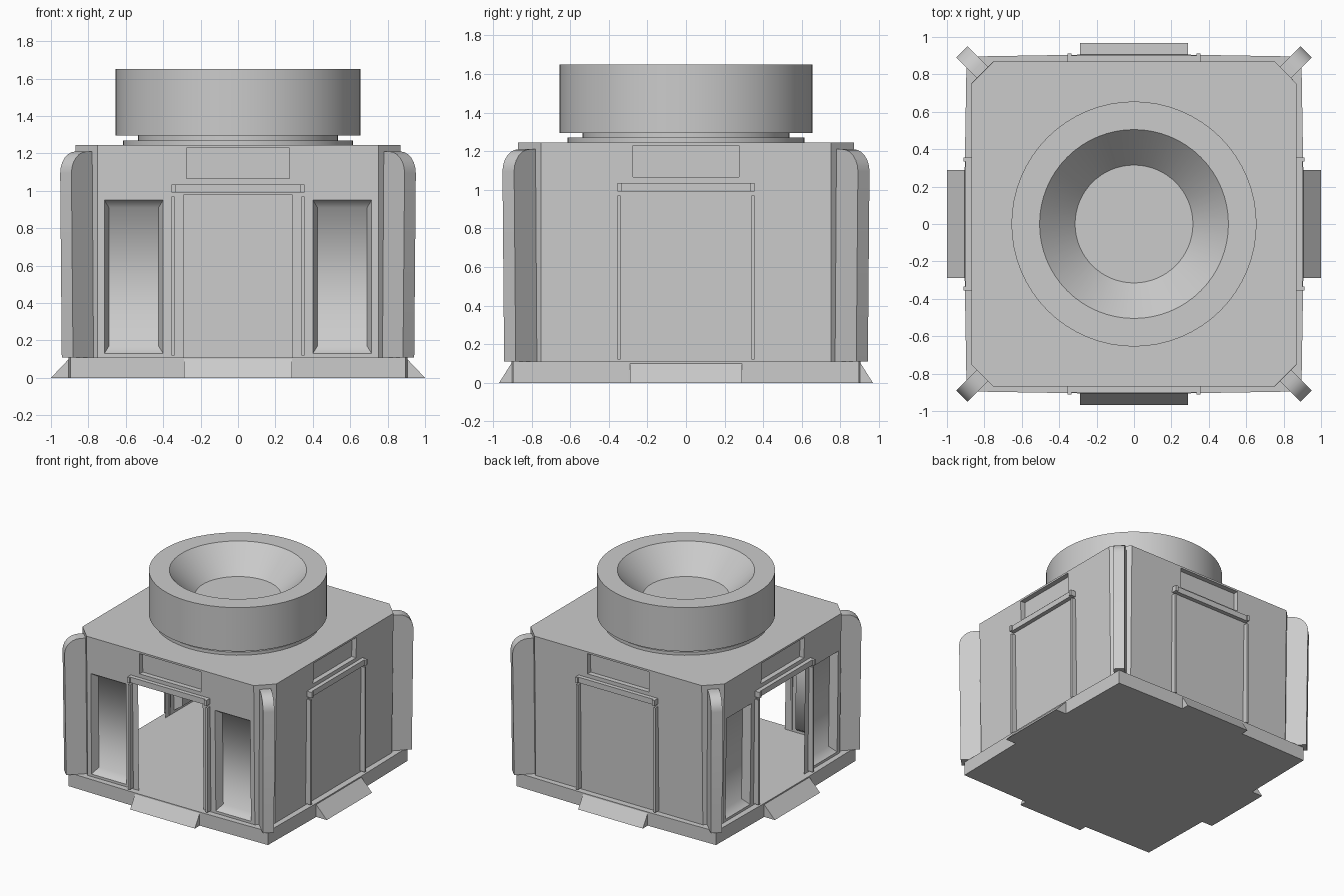
import bpy, bmesh, math
from mathutils import Matrix, Vector

if "Cube" in bpy.data.objects:
    bpy.data.objects.remove(bpy.data.objects["Cube"])

SLAB_Z, ROOF_Z, CHAMFER = 0.11, 1.245, 0.75
OPEN_SIDES = (0, 3)   # front and left have an open doorway and alcoves


def finish(bm, name, smooth=None):
    bmesh.ops.remove_doubles(bm, verts=bm.verts, dist=1e-5)
    bmesh.ops.recalc_face_normals(bm, faces=bm.faces)
    me = bpy.data.meshes.new(name)
    bm.to_mesh(me)
    bm.free()
    ob = bpy.data.objects.new(name, me)
    bpy.context.collection.objects.link(ob)
    if smooth:
        bpy.ops.object.select_all(action='DESELECT')
        ob.select_set(True)
        bpy.context.view_layer.objects.active = ob
        bpy.ops.object.shade_smooth_by_angle(angle=math.radians(smooth))
    return ob


def spin(k):
    return Matrix.Rotation(k * math.pi / 2, 4, 'Z')


def face(bm, pts, m=Matrix()):
    return bm.faces.new([bm.verts.new(m @ Vector(p)) for p in pts])


def prism(bm, pts, vec, m=Matrix()):
    """Extrude a closed polygon along vec."""
    f = face(bm, pts, m)
    new = bmesh.ops.extrude_face_region(bm, geom=[f])['geom']
    move = m.to_3x3() @ Vector(vec)
    bmesh.ops.translate(bm, vec=move, verts=[v for v in new if isinstance(v, bmesh.types.BMVert)])
    bm.faces.new(list(f.verts)) if not f.is_valid else None


def box(bm, u0, u1, d0, d1, z0, z1, m):
    prism(bm, [(u0, -d0, z0), (u1, -d0, z0), (u1, -d1, z0), (u0, -d1, z0)], (0, 0, z1 - z0), m)


def wall_d(z):
    """Distance of the slightly leaning wall from the centre."""
    return 0.855 + 0.015 * (z - SLAB_Z) / (ROOF_Z - SLAB_Z)


def recess(bm, u0, u1, z0, z1, depth, du, dz, m):
    """Sunken panel with (optionally sloped) sides; returns its faces."""
    def ring(a, b, c, d, t):
        return [(a, -wall_d(c) + t, c), (b, -wall_d(c) + t, c),
                (b, -wall_d(d) + t, d), (a, -wall_d(d) + t, d)]
    o = [bm.verts.new(m @ Vector(p)) for p in ring(u0, u1, z0, z1, 0)]
    i = [bm.verts.new(m @ Vector(p)) for p in ring(u0 + du, u1 - du, z0 + dz, z1 - dz, depth)]
    fs = [bm.faces.new(i)]
    for k in range(4):
        n = (k + 1) % 4
        fs.append(bm.faces.new([o[k], o[n], i[n], i[k]]))
    return fs


# Thin-walled hollow body: four walls, chamfered corners, roof
bm = bmesh.new()
SIGN = (-0.275, 0.275, 1.065, 1.23)
DOOR = (-0.29, 0.29, SLAB_Z, 0.98)
ALCOVES = [(-0.715, -0.40, 0.13, 0.95), (0.40, 0.715, 0.13, 0.95)]
us = [-CHAMFER, -0.715, -0.40, -0.29, -0.275, 0.275, 0.29, 0.40, 0.715, CHAMFER]
zs = [SLAB_Z, 0.13, 0.95, 0.98, 1.065, 1.23, ROOF_Z]
for k in range(4):
    m = spin(k)
    holes = [SIGN] + ([DOOR] + ALCOVES if k in OPEN_SIDES else [])
    for a, b in zip(us, us[1:]):
        for c, d in zip(zs, zs[1:]):
            u, z = (a + b) / 2, (c + d) / 2
            if any(h[0] < u < h[1] and h[2] < z < h[3] for h in holes):
                continue
            face(bm, [(a, -wall_d(c), c), (b, -wall_d(c), c), (b, -wall_d(d), d), (a, -wall_d(d), d)], m)
    recess(bm, *SIGN, 0.04, 0, 0, m)
    if k in OPEN_SIDES:
        for al in ALCOVES:
            fs = recess(bm, *al, 0.06, 0.025, 0.04, m)
            for f in fs:
                f.smooth = True
            for e in {e for f in fs for e in f.edges}:
                bm.normal_update()
                if len(e.link_faces) == 2 and e.calc_face_angle(0) > math.radians(60):
                    e.smooth = False
    for c, d in zip(zs, zs[1:]):
        p, q = wall_d(c), wall_d(d)
        face(bm, [(CHAMFER, -p, c), (p, -CHAMFER, c), (q, -CHAMFER, d), (CHAMFER, -q, d)], m)
roof = []
for k in range(4):
    roof += [spin(k) @ Vector((u, -wall_d(ROOF_Z), ROOF_Z)) for u in us]
face(bm, roof)
finish(bm, "body_shell")

# Base slab, sides very slightly bowed out
bm = bmesh.new()
outline = []
for k in range(4):
    outline += [spin(k) @ Vector(p) for p in ((-0.895, -0.895, 0), (-0.3, -0.905, 0), (0.3, -0.905, 0))]
prism(bm, outline, (0, 0, SLAB_Z))
face(bm, outline)
finish(bm, "base_slab")

# Entry ramps
for k, name in enumerate(("front", "right", "back", "left")):
    m = spin(k)
    out = 1.0 if k % 2 else 0.968
    bm = bmesh.new()
    prism(bm, [(-0.29, -0.88, 0), (-0.29, -out, 0), (-0.29, -0.905, 0.1), (-0.29, -0.88, 0.1)],
          (0.58, 0, 0), m)
    face(bm, [(-0.29, -0.88, 0), (-0.29, -out, 0), (-0.29, -0.905, 0.1), (-0.29, -0.88, 0.1)], m)
    finish(bm, name + "_ramp")

    # Door frame: posts, lintel and lintel end caps
    bm = bmesh.new()
    for s in (-1, 1):
        u = sorted((s * 0.34, s * 0.356))
        box(bm, *u, 0.85, 0.9, 0.12, 0.97, m)
    finish(bm, name + "_door_posts")
    bm = bmesh.new()
    box(bm, -0.335, 0.335, 0.855, 0.9, 0.99, 1.035, m)
    finish(bm, name + "_lintel")
    bm = bmesh.new()
    for s in (-1, 1):
        u = sorted((s * 0.335, s * 0.356))
        box(bm, *u, 0.855, 0.912, 0.99, 1.035, m)
    finish(bm, name + "_lintel_caps")

# Diagonal corner fins with a rounded outer top
R, T = 0.115, 0.0425
fin = [(1.12, SLAB_Z), (1.29, SLAB_Z)]
fin += [(1.302 - R + R * math.cos(a), 1.21 - R + R * math.sin(a))
        for a in (i * math.pi / 12 for i in range(7))]
fin += [(1.12, 1.21)]
for k in range(4):
    m = spin(k) @ Matrix.Rotation(math.pi / 4, 4, 'Z')
    bm = bmesh.new()
    pts = [(r, -T, z) for r, z in fin]
    prism(bm, pts, (0, 2 * T, 0), m)
    face(bm, pts, m)
    finish(bm, "corner_fin_%d" % (k + 1), 35)

# Roof drum with funnel, neck and mounting plate, as one lathe
profile = [(0, 1.45), (0.315, 1.45), (0.505, 1.65), (0.655, 1.65), (0.655, 1.295),
           (0.535, 1.295), (0.535, 1.27), (0.615, 1.27), (0.615, ROOF_Z)]
bm = bmesh.new()
vs = [bm.verts.new((r, 0, z)) for r, z in profile]
es = [bm.edges.new(p) for p in zip(vs, vs[1:])]
bmesh.ops.spin(bm, geom=vs + es, cent=(0, 0, 0), axis=(0, 0, 1), angle=2 * math.pi, steps=64)
finish(bm, "roof_drum", 35)
